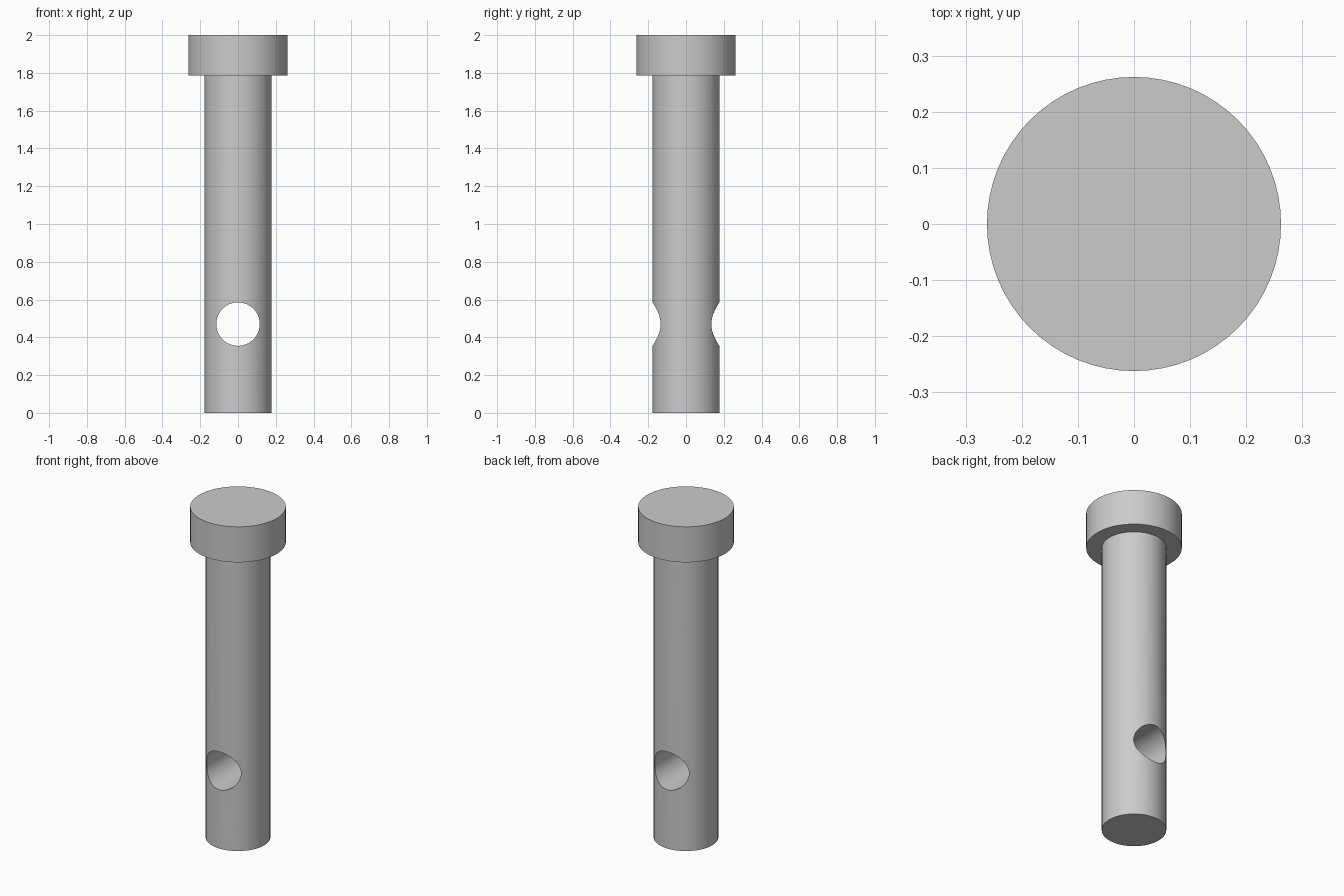
import bpy
import math

cube = bpy.data.objects.get("Cube")
if cube:
    bpy.data.objects.remove(cube, do_unlink=True)

steel = bpy.data.materials.new("grey steel")
steel.use_nodes = True
steel.diffuse_color = (0.6, 0.6, 0.6, 1)
steel.node_tree.nodes["Principled BSDF"].inputs["Base Color"].default_value = (0.6, 0.6, 0.6, 1)

SIDES = 64


def cylinder(name, radius, bottom, top):
    """Upright cylinder between two heights."""
    bpy.ops.mesh.primitive_cylinder_add(
        vertices=SIDES, radius=radius, depth=top - bottom,
        location=(0, 0, (bottom + top) / 2))
    obj = bpy.context.object
    obj.name = name
    obj.data.materials.append(steel)
    return obj


def smooth(obj):
    bpy.ops.object.select_all(action='DESELECT')
    obj.select_set(True)
    bpy.context.view_layer.objects.active = obj
    bpy.ops.object.shade_smooth_by_angle(angle=math.radians(30))


# Head and shank, the shank seated slightly into the head
head = cylinder("pin_head", 0.262, 1.785, 2.0)
shank = cylinder("pin_shank", 0.177, 0.0, 1.8)

# Cross hole running front to back
cutter = cylinder("hole_cutter", 0.115, -0.5, 0.5)
cutter.rotation_euler.x = math.pi / 2
cutter.location.z = 0.47
cutter.hide_render = True

hole = shank.modifiers.new("cross_hole", 'BOOLEAN')
hole.operation = 'DIFFERENCE'
hole.solver = 'EXACT'
hole.object = cutter
bpy.context.view_layer.objects.active = shank
bpy.ops.object.modifier_apply(modifier=hole.name)
bpy.data.objects.remove(cutter, do_unlink=True)

for part in (head, shank):
    smooth(part)
